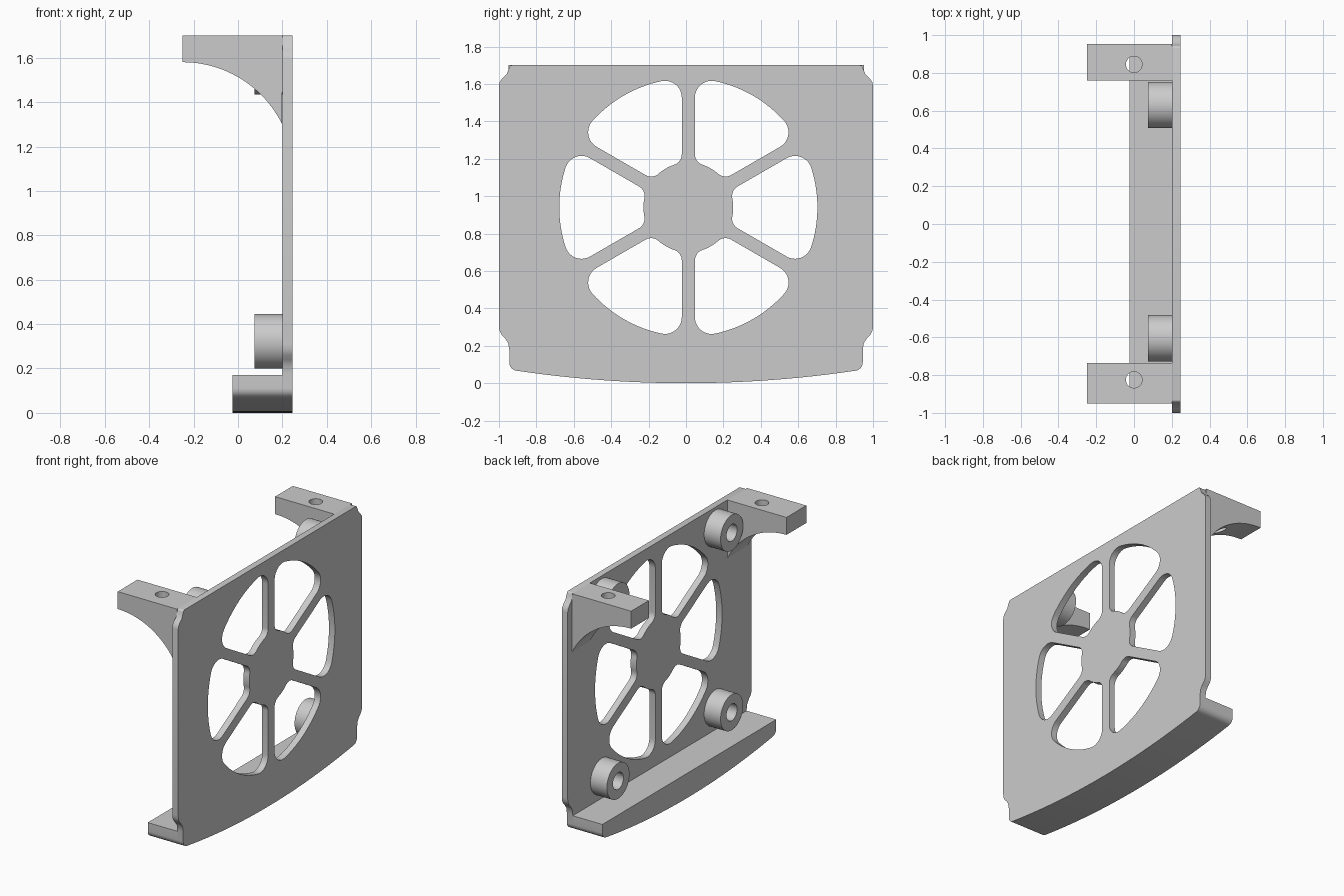
import bpy, math
from math import sin, cos, asin, radians, pi
from mathutils import Matrix, Vector

if "Cube" in bpy.data.objects:
    bpy.data.objects.remove(bpy.data.objects["Cube"])

grey = bpy.data.materials.new("plain grey")
grey.use_nodes = True
COLOUR = (0.6, 0.6, 0.6, 1)
grey.diffuse_color = COLOUR
grey.node_tree.nodes["Principled BSDF"].inputs["Base Color"].default_value = COLOUR

HUB_Y, HUB_Z = 0.0125, 0.94
PLATE_IN, PLATE_OUT = 0.2, 0.245
# Axis maps for extruded profiles: along world x (profile y, z) and along world y (profile x, z)
ALONG_X = Matrix(((0, 0, 1), (1, 0, 0), (0, 1, 0))).to_4x4()
ALONG_Y = Matrix(((1, 0, 0), (0, 0, -1), (0, 1, 0))).to_4x4()


def prism(name, loops, lo, hi, axes):
    """Extrude closed loops (first the outline, then holes) from lo to hi along an axis."""
    curve = bpy.data.curves.new(name, 'CURVE')
    curve.dimensions = '2D'
    curve.fill_mode = 'BOTH'
    curve.extrude = (hi - lo) / 2
    for loop in loops:
        spline = curve.splines.new('POLY')
        spline.points.add(len(loop) - 1)
        for point, (u, v) in zip(spline.points, loop):
            point.co = (u, v, 0, 1)
        spline.use_cyclic_u = True
    temp = bpy.data.objects.new(name + " profile", curve)
    bpy.context.collection.objects.link(temp)
    mesh = bpy.data.meshes.new_from_object(
        temp.evaluated_get(bpy.context.evaluated_depsgraph_get()))
    bpy.data.objects.remove(temp)
    mid = (lo + hi) / 2
    offset = Vector((mid, 0, 0)) if axes is ALONG_X else Vector((0, mid, 0))
    mesh.transform(Matrix.Translation(offset) @ axes)
    mesh.materials.clear()
    mesh.materials.append(grey)
    obj = bpy.data.objects.new(name, mesh)
    bpy.context.collection.objects.link(obj)
    # Weld the caps to the walls
    bpy.ops.object.select_all(action='DESELECT')
    obj.select_set(True)
    bpy.context.view_layer.objects.active = obj
    bpy.ops.object.mode_set(mode='EDIT')
    bpy.ops.mesh.select_all(action='SELECT')
    bpy.ops.mesh.remove_doubles(threshold=0.0001)
    bpy.ops.mesh.normals_make_consistent(inside=False)
    bpy.ops.object.mode_set(mode='OBJECT')
    return obj


def smooth(obj):
    bpy.ops.object.select_all(action='DESELECT')
    obj.select_set(True)
    bpy.context.view_layer.objects.active = obj
    bpy.ops.object.shade_smooth_by_angle(angle=radians(30))


def arc(cx, cy, r, a, b, n):
    return [(cx + r * cos(a + (b - a) * i / n), cy + r * sin(a + (b - a) * i / n))
            for i in range(n + 1)]


def mirrored(half):
    return half + [(-u, v) for u, v in reversed(half) if abs(u) > 0.0001]


def opening(turn, inner=0.24, outer=0.69, gap=0.035, f_in=0.06, f_out=0.09):
    """Rounded sector between two spokes, as a loop around the hub."""
    a_in = asin((gap + f_in) / (inner + f_in))
    a_out = asin((gap + f_out) / (outer - f_out))
    half = arc(0, 0, inner, pi / 6, a_in, 6)
    half += arc((inner + f_in) * cos(a_in), gap + f_in, f_in, a_in + pi, 1.5 * pi, 8)
    half += arc((outer - f_out) * cos(a_out), gap + f_out, f_out, 1.5 * pi, 2 * pi + a_out, 10)
    half += arc(0, 0, outer, a_out, pi / 6, 8)[1:]
    # Reflect the half across the sector's middle line
    c, s = cos(pi / 3), sin(pi / 3)
    full = half + [(u * c + v * s, u * s - v * c) for u, v in reversed(half)][1:-1]
    c, s = cos(turn), sin(turn)
    return [(HUB_Y + u * c - v * s, HUB_Z + u * s + v * c) for u, v in full]


# Bowed bottom edge with rounded ends, shared by plate and ledge
BOW = 6.2
bottom = [(0.9 * i / 12, BOW - math.sqrt(BOW ** 2 - (0.9 * i / 12) ** 2)) for i in range(13)]
bottom += arc(0.9, 0.111, 0.045, -pi / 2 + 0.15, 0, 6)

# Face plate with stepped sides and six openings
side = [(0.945, 0.18), (0.951, 0.215), (0.968, 0.24), (0.988, 0.262), (0.998, 0.285),
        (1, 0.31), (1, 1.59), (0.996, 1.61), (0.98, 1.632), (0.96, 1.65), (0.952, 1.67)]
top = arc(0.93, 1.685, 0.015, 0, pi / 2, 4)
plate = prism("face_plate",
              [mirrored(bottom + side + top)] + [opening(pi / 6 + k * pi / 3) for k in range(6)],
              PLATE_IN, PLATE_OUT, ALONG_X)
smooth(plate)

# Bottom ledge
smooth(prism("bottom_ledge", [mirrored(bottom + [(0.945, 0.17)])], -0.025, PLATE_IN, ALONG_X))

# Four hollow bosses around the hub
for sy, side_name in ((-1, "right"), (1, "left")):
    for sz, level in ((-1, "lower"), (1, "upper")):
        y, z = HUB_Y + sy * 0.6175, HUB_Z + sz * 0.6175
        rings = [arc(y, z, r, 0, 2 * pi, 48)[:-1] for r in (0.1225, 0.057)]
        smooth(prism(f"{level}_{side_name}_boss", rings, 0.075, PLATE_IN, ALONG_X))

# Two curved top brackets, each with a vertical screw hole
for name, lo, hi, hole_y in (("front_bracket", -0.95, -0.735, -0.825),
                             ("rear_bracket", 0.76, 0.953, 0.845)):
    profile = arc(-0.25, 1.08, 0.5, pi / 2, asin(0.22 / 0.5), 24)
    profile += [(PLATE_IN, 1.7), (-0.25, 1.7)]
    bracket = prism(name, [profile], lo, hi, ALONG_Y)
    bpy.ops.mesh.primitive_cylinder_add(vertices=32, radius=0.043, depth=0.6,
                                        location=(0, hole_y, 1.6))
    cutter = bpy.context.object
    cutter.name = name + "_hole_cutter"
    cutter.data.materials.append(grey)
    cutter.hide_render = True
    mod = bracket.modifiers.new("screw hole", 'BOOLEAN')
    mod.operation = 'DIFFERENCE'
    mod.solver = 'EXACT'
    mod.object = cutter
    bpy.context.view_layer.objects.active = bracket
    bpy.ops.object.modifier_apply(modifier=mod.name)
    bpy.data.objects.remove(cutter)
    smooth(bracket)
